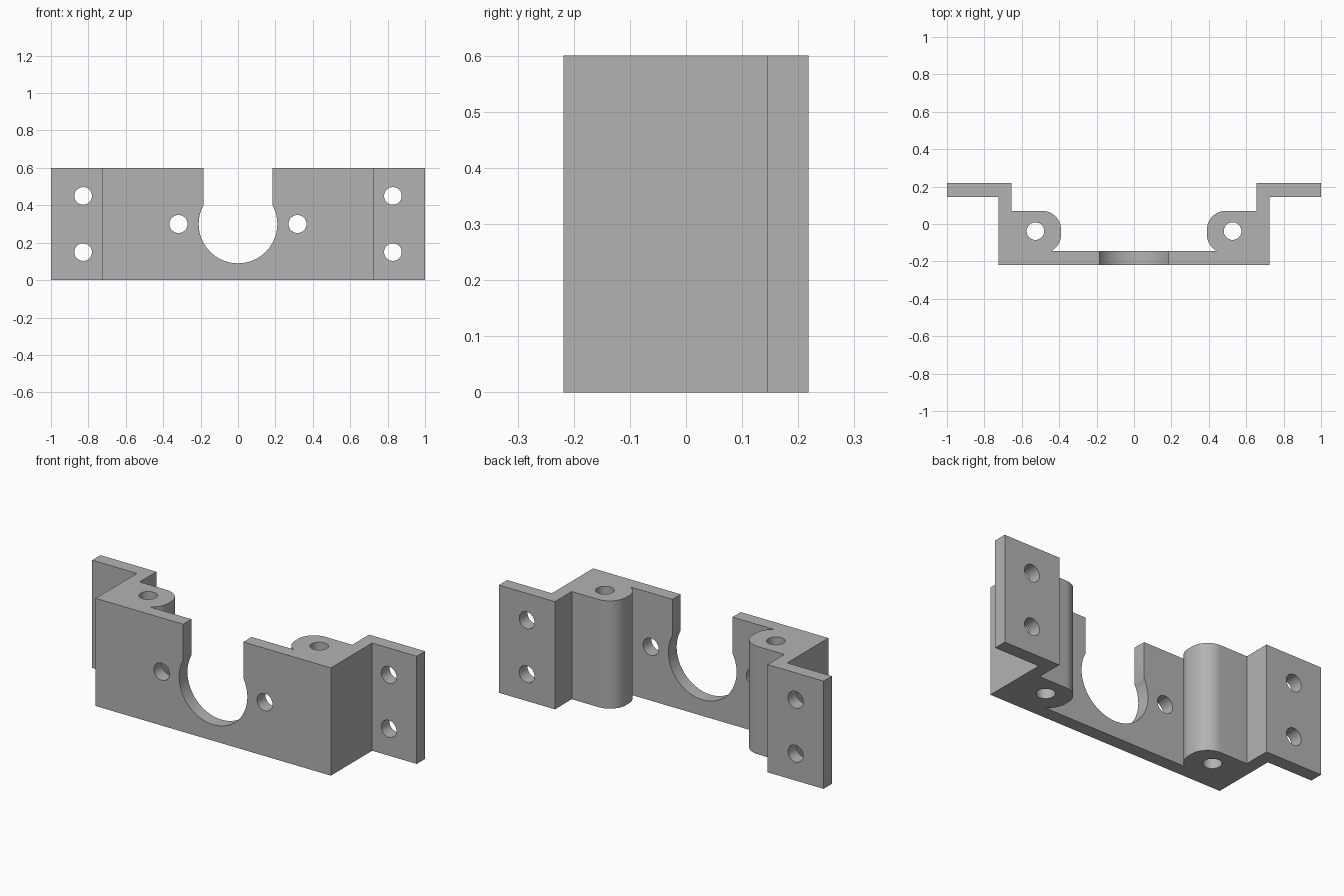
import bpy
import bmesh
from math import sin, cos, pi
from mathutils import Matrix

cube = bpy.data.objects.get("Cube")
if cube:
    bpy.data.objects.remove(cube, do_unlink=True)

HEIGHT = 0.6
DEPTH = 0.218      # half depth
WALL = 0.073       # sheet thickness

grey = bpy.data.materials.new("plain grey")
grey.use_nodes = True
grey.diffuse_color = (0.45, 0.45, 0.45, 1)
grey.node_tree.nodes["Principled BSDF"].inputs["Base Color"].default_value = grey.diffuse_color


def make_object(name, bm):
    bmesh.ops.recalc_face_normals(bm, faces=bm.faces)
    mesh = bpy.data.meshes.new(name)
    bm.to_mesh(mesh)
    bm.free()
    mesh.materials.append(grey)
    obj = bpy.data.objects.new(name, mesh)
    bpy.context.collection.objects.link(obj)
    return obj


def arc(cx, cy, r, start, end, steps=16):
    angles = [start + (end - start) * i / steps for i in range(steps + 1)]
    return [(cx + r * cos(a), cy + r * sin(a)) for a in angles]


def cut(target, bm):
    cutter = make_object("cutter", bm)
    cutter.hide_render = True
    mod = target.modifiers.new("cut", 'BOOLEAN')
    mod.operation = 'DIFFERENCE'
    mod.solver = 'EXACT'
    mod.object = cutter
    bpy.context.view_layer.objects.active = target
    bpy.ops.object.modifier_apply(modifier=mod.name)
    bpy.data.objects.remove(cutter, do_unlink=True)


def drill(target, location, radius, axis, segments=40):
    bm = bmesh.new()
    turn = Matrix.Rotation(pi / 2, 4, 'X') if axis == 'Y' else Matrix.Identity(4)
    bmesh.ops.create_cone(bm, cap_ends=True, segments=segments, radius1=radius,
                          radius2=radius, depth=1.5,
                          matrix=Matrix.Translation(location) @ turn)
    cut(target, bm)


# Half outline: front wall, side wall, flange, then the rounded screw boss
back = -DEPTH + WALL
half = [(0.725, -DEPTH), (0.725, DEPTH - WALL), (1, DEPTH - WALL), (1, DEPTH),
        (0.655, DEPTH), (0.655, 0.07)]
half += arc(0.49, -0.03, 0.1, pi / 2, pi)
half += arc(0.49, -0.056, 0.1, pi, pi + 1.096)
half.append((half[-1][0], back))
outline = half + [(-x, y) for x, y in reversed(half)]

# Bracket body extruded upward
bm = bmesh.new()
base = bm.faces.new([bm.verts.new((x, y, 0)) for x, y in outline])
extruded = bmesh.ops.extrude_face_region(bm, geom=[base])
top = [v for v in extruded["geom"] if isinstance(v, bmesh.types.BMVert)]
bmesh.ops.translate(bm, verts=top, vec=(0, 0, HEIGHT))
bmesh.ops.remove_doubles(bm, verts=bm.verts, dist=0.0005)
bracket = make_object("mounting_bracket", bm)

# Round central opening with a straight slot to the top edge
drill(bracket, (0, 0, 0.3), 0.21, 'Y', 96)
bm = bmesh.new()
bmesh.ops.create_cube(bm, size=1, matrix=Matrix.Translation((0, 0, 0.55))
                      @ Matrix.Diagonal((0.37, 1, 0.5, 1)))
cut(bracket, bm)

# Screw holes: front wall, flanges and vertical bosses
for side in (-1, 1):
    drill(bracket, (side * 0.318, 0, 0.3), 0.048, 'Y')
    for z in (0.15, 0.45):
        drill(bracket, (side * 0.828, 0, z), 0.047, 'Y')
    drill(bracket, (side * 0.527, -0.038, 0.3), 0.047, 'Z')

bpy.ops.object.select_all(action='DESELECT')
bracket.select_set(True)
bpy.context.view_layer.objects.active = bracket
bpy.ops.object.shade_smooth_by_angle(angle=0.5)
